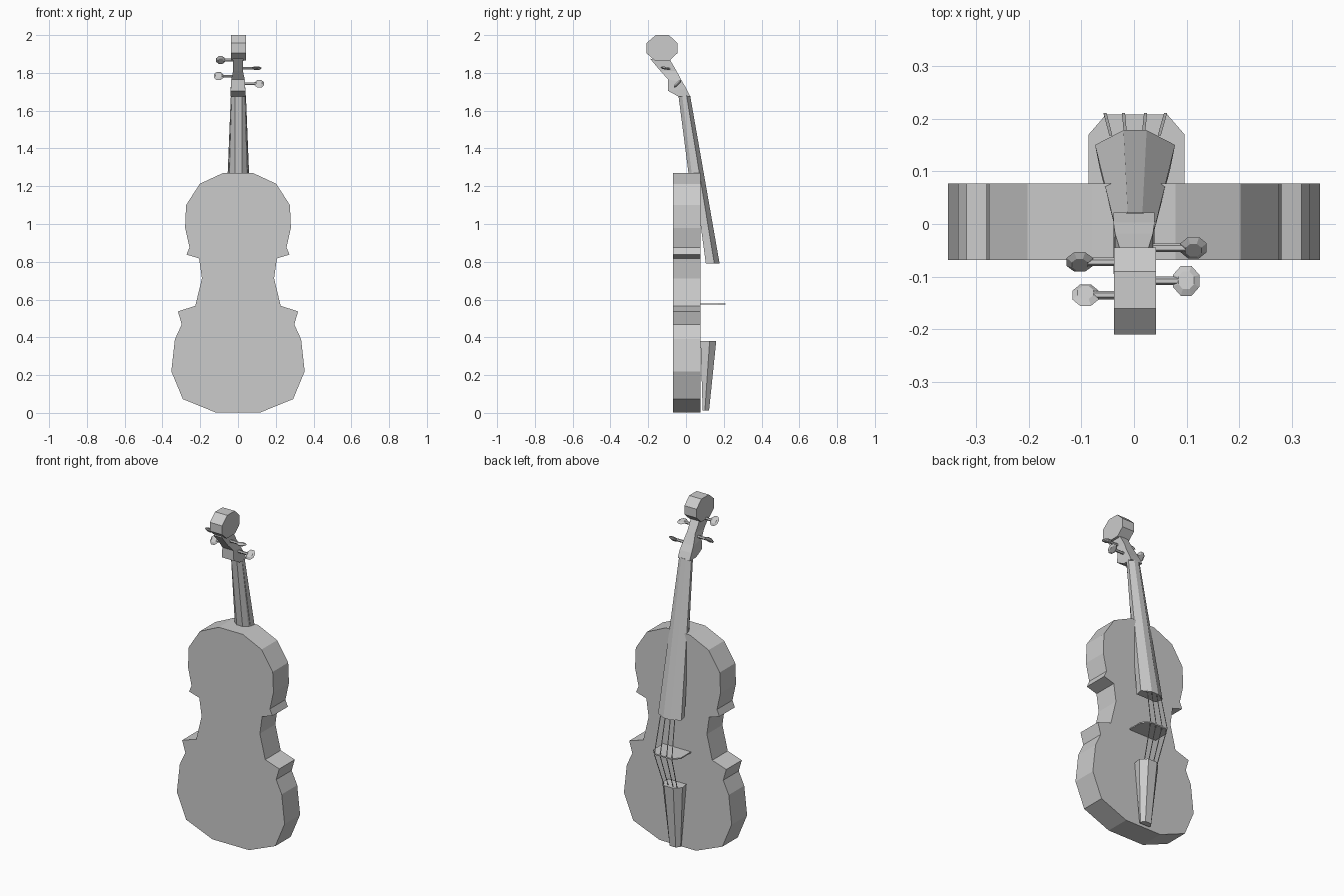
import bpy, bmesh, math
from mathutils import Vector

if "Cube" in bpy.data.objects:
    bpy.data.objects.remove(bpy.data.objects["Cube"])


def loft(name, rings):
    """Closed skin through rings of equal point count, capped at both ends."""
    bm = bmesh.new()
    vs = [[bm.verts.new(p) for p in r] for r in rings]
    n = len(rings[0])
    for a, b in zip(vs, vs[1:]):
        for i in range(n):
            j = (i + 1) % n
            bm.faces.new((a[i], a[j], b[j], b[i]))
    bm.faces.new(vs[0])
    bm.faces.new(vs[-1])
    bmesh.ops.recalc_face_normals(bm, faces=bm.faces)
    me = bpy.data.meshes.new(name)
    bm.to_mesh(me)
    bm.free()
    ob = bpy.data.objects.new(name, me)
    bpy.context.collection.objects.link(ob)
    return ob


def mirrored(half):
    """Right-hand (x, y) points, turned into a full symmetric outline."""
    return half + [(-x, y) for x, y in reversed(half)]


def ring(half, z, cx=0.002):
    return [(x + cx, y, z) for x, y in mirrored(half)]


# Body: violin outline extruded front to back
outline = mirrored([(.12, .003), (.292, .073), (.353, .22), (.334, .39), (.298, .468),
                    (.318, .537), (.226, .567), (.191, .712), (.206, .818), (.273, .838),
                    (.257, .876), (.28, .98), (.275, 1.10), (.202, 1.213), (.079, 1.27)])
loft("body", [[(x, y, z) for x, z in outline] for y in (-.068, .077)])

# Fingerboard: faceted, widening towards the bridge
loft("fingerboard", [
    ring([(.067, .105), (.076, .15), (.022, .178)], .79),
    ring([(.036, -.015), (.04, .003), (.014, .022)], 1.68)])

# Neck: half-round taper under the fingerboard, running into the body
loft("neck", [
    ring([(.019, .02), (.046, .04), (.050, .055)], 1.22),
    ring([(.019, .013), (.044, .03), (.050, .045)], 1.27),
    ring([(.018, -.04), (.034, -.02), (.038, .0)], 1.68)])

# Pegbox: sections of (back y, back z, front y, front z, half width)
box = [(-.04, 1.675, .022, 1.675, .039), (-.095, 1.705, .003, 1.715, .039),
       (-.095, 1.765, -.018, 1.75, .036), (-.135, 1.81, -.05, 1.81, .026),
       (-.19, 1.875, -.085, 1.87, .028)]
loft("pegbox", [[(-w, by, bz), (w, by, bz), (w, fy, fz), (-w, fy, fz)]
                for by, bz, fy, fz, w in box])

# Scroll: octagonal block
octo = [(-.16, 2.0), (-.09, 2.0), (-.045, 1.957), (-.045, 1.905),
        (-.088, 1.865), (-.165, 1.865), (-.21, 1.905), (-.21, 1.957)]
loft("scroll", [[(x, y, z) for y, z in octo] for x in (-.038, .042)])

# Tuning pegs: shaft plus a thin octagonal grip turned to its own angle
pegs = [(.113, -.045, 1.742, 45), (.099, -.108, 1.825, -10),
        (-.103, -.072, 1.783, 50), (-.092, -.135, 1.868, -45)]
for k, (x, y, z, tilt) in enumerate(pegs):
    s = math.copysign(1, x)
    t = math.radians(tilt)
    flat, nrm = Vector((0, math.cos(t), math.sin(t))), Vector((0, -math.sin(t), math.cos(t)))
    c = Vector((x, y, z))
    shaft = [(math.cos(a) * .008, math.sin(a) * .008) for a in (i * math.pi / 3 for i in range(6))]
    loft(f"peg_shaft_{k + 1}", [[(px, y + u, z + v) for u, v in shaft]
                                for px in (0, x - s * .015)])
    grip = [(math.cos(a), math.sin(a)) for a in ((i + .5) * math.pi / 4 for i in range(8))]
    loft(f"peg_grip_{k + 1}", [
        [c + Vector((u * .027 * f, 0, 0)) + flat * (v * .031 * f) + nrm * h for u, v in grip]
        for h, f in ((-.007, .6), (0, 1), (.007, .6))])

# Bridge: thin upright plate
loft("bridge", [ring([(.091, .075), (.091, .17), (.058, .208)], z, .005) for z in (.573, .58)])

# Tailpiece: tapered faceted wedge
loft("tailpiece", [
    ring([(.033, .088), (.037, .1), (.02, .122)], .012),
    ring([(.058, .077), (.066, .125), (.03, .16)], .38)])

# Strings: flat ribbons from fingerboard over the bridge to the tailpiece
for k, x in enumerate((-.055, -.02, .022, .06)):
    path = [(x * .8, .168, .80), (x, .211, .577), (x * .75, .14, .37)]
    me = bpy.data.meshes.new(f"string_{k + 1}")
    verts = [(px + d, y, z) for px, y, z in path for d in (-.003, .003)]
    me.from_pydata(verts, [], [(0, 1, 3, 2), (2, 3, 5, 4)])
    bpy.context.collection.objects.link(bpy.data.objects.new(f"string_{k + 1}", me))
